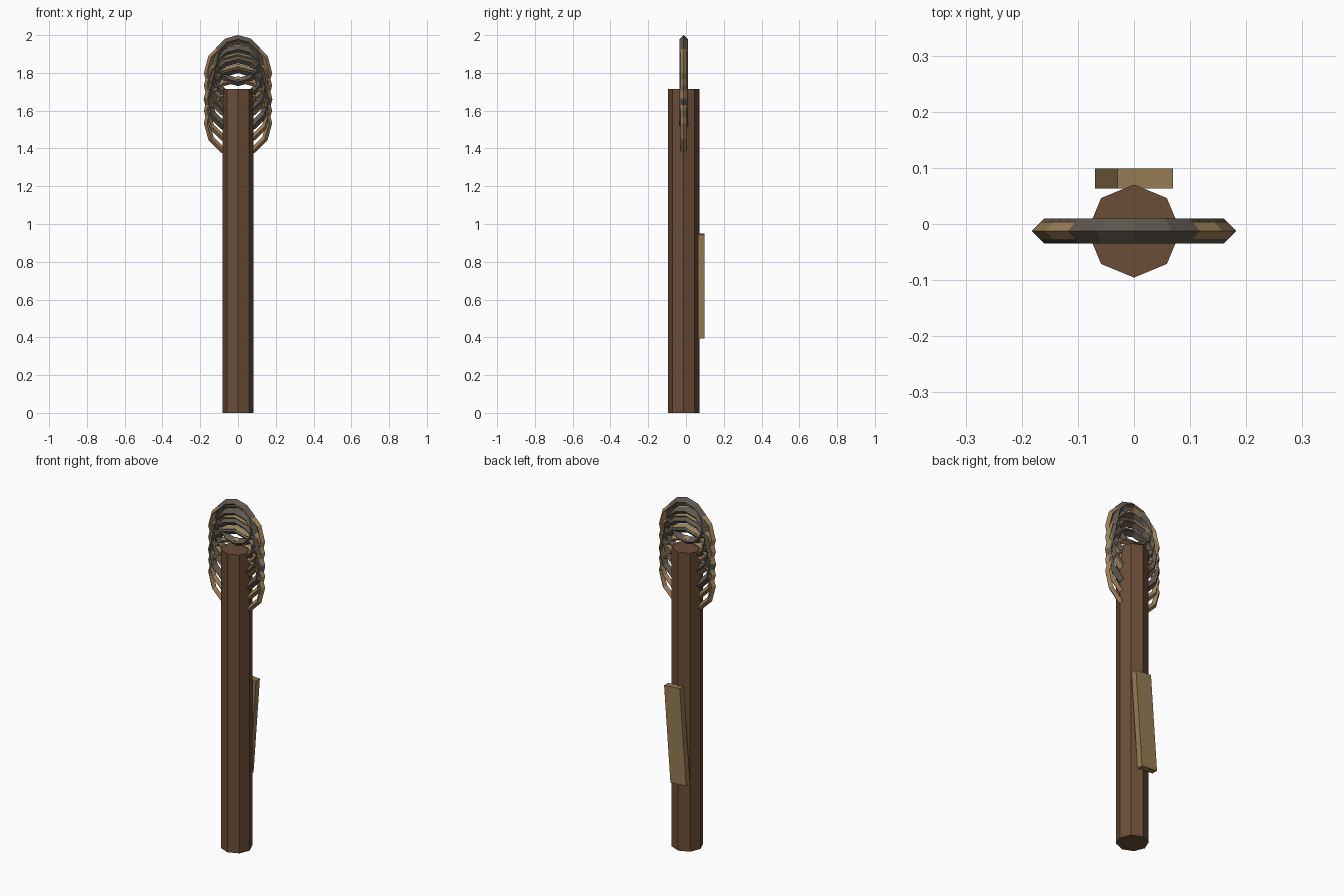
import bpy, bmesh, math
from mathutils import Vector

if "Cube" in bpy.data.objects:
    bpy.data.objects.remove(bpy.data.objects["Cube"])

def mat(name, col):
    m = bpy.data.materials.new(name)
    m.diffuse_color = (*col, 1)
    m.use_nodes = True
    m.node_tree.nodes["Principled BSDF"].inputs["Base Color"].default_value = m.diffuse_color
    return m

WOOD = mat("dark_wood", (0.147, 0.074, 0.038))
PLANK = mat("pale_wood", (0.305, 0.205, 0.088))
TAN = mat("tan_rope", (0.33, 0.21, 0.095))
GREY = mat("grey_cord", (0.115, 0.098, 0.077))
CY = -0.0125  # depth of the post axis

def ring(name, z, outer, minor, material):
    """Upright low-poly ring with a diamond section, facing the front."""
    bpy.ops.mesh.primitive_torus_add(
        major_segments=12, minor_segments=4, major_radius=outer - minor,
        minor_radius=minor, location=(0, CY, z), rotation=(math.pi / 2, 0, 0))
    o = bpy.context.object
    o.name = name
    o.data.materials.append(material)

# Eight-sided post
bpy.ops.mesh.primitive_cylinder_add(vertices=8, radius=0.083, depth=1.715,
                                    location=(0, CY, 1.715 / 2))
post = bpy.context.object
post.name = "post"
post.data.materials.append(WOOD)

# Slightly tilted plank on the back
bpy.ops.mesh.primitive_cube_add(size=1, location=(0, 0.081, 0.672),
                                rotation=(0, 0.073, 0))
plank = bpy.context.object
plank.name = "back_plank"
plank.scale = (0.10, 0.036, 0.55)
plank.data.materials.append(PLANK)

# Thick grey rings, growing downwards
for i in range(4):
    t = i / 3
    ring(f"grey_ring_{i + 1}", 1.865 - 0.205 * t, 0.135 + 0.047 * t, 0.022, GREY)

# Thin tan rings hanging around the post top
for i in range(5):
    t = i / 4
    ring(f"tan_ring_{i + 1}", 1.80 - 0.265 * t, 0.181, 0.016, TAN)
